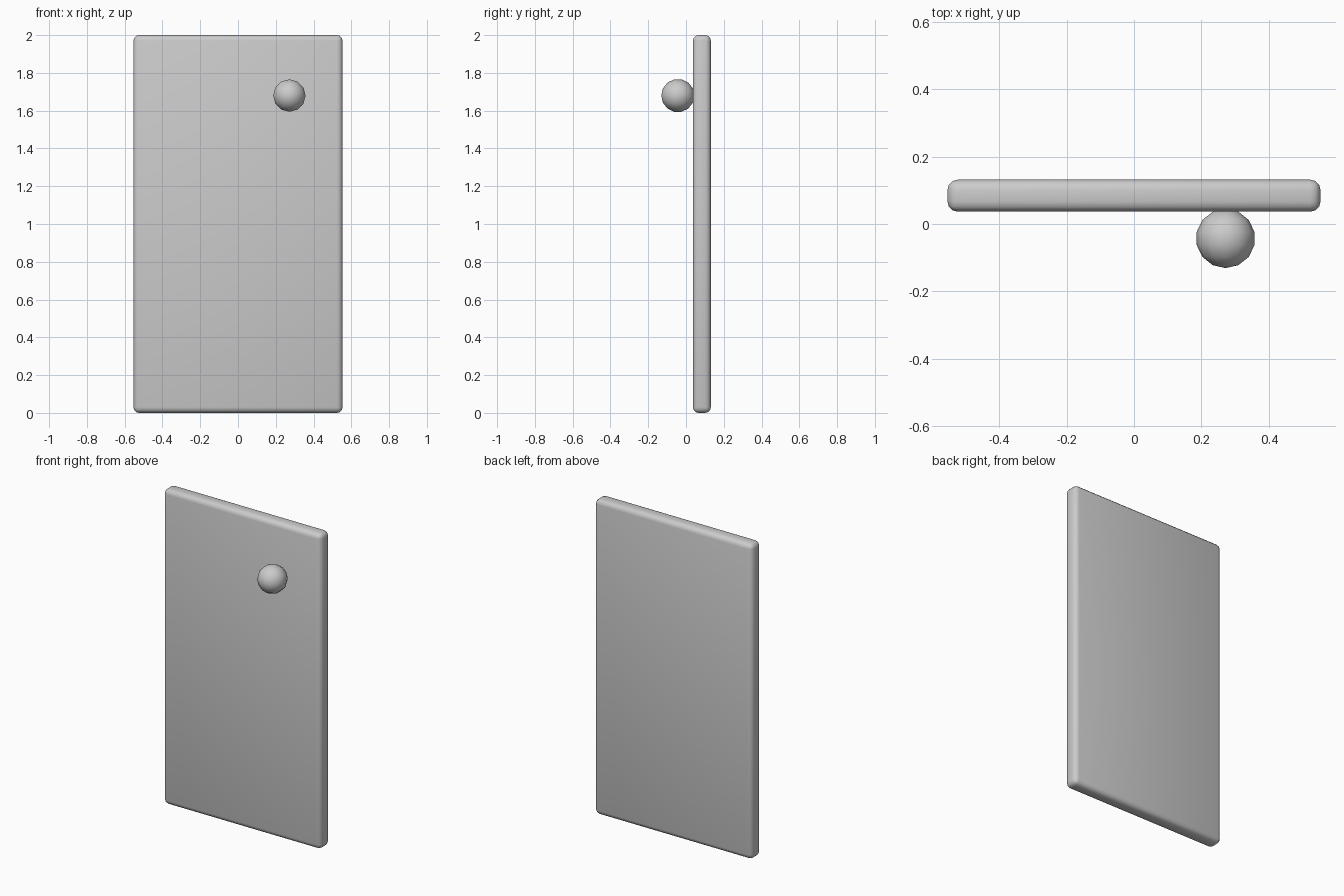
import bpy
import math

if "Cube" in bpy.data.objects:
    bpy.data.objects.remove(bpy.data.objects["Cube"])


def smooth(obj, angle):
    bpy.ops.object.select_all(action='DESELECT')
    obj.select_set(True)
    bpy.context.view_layer.objects.active = obj
    bpy.ops.object.shade_smooth_by_angle(angle=math.radians(angle))


# Door panel: thin slab with rounded edges
bpy.ops.mesh.primitive_cube_add(size=1, location=(0, 0.084, 1))
panel = bpy.context.object
panel.name = "door_panel"
panel.scale = (1.108, 0.095, 2.0)
bpy.ops.object.transform_apply(location=False, rotation=False, scale=True)
bevel = panel.modifiers.new("rounded_edges", 'BEVEL')
bevel.width = 0.03
bevel.segments = 3
bpy.ops.object.modifier_apply(modifier=bevel.name)
smooth(panel, 40)

# Door knob: low-poly ball whose pole faces the front, sunk slightly into the panel
bpy.ops.mesh.primitive_uv_sphere_add(
    segments=12, ring_count=7, radius=0.088,
    location=(0.272, -0.043, 1.68), rotation=(math.radians(90), 0, 0))
knob = bpy.context.object
knob.name = "door_knob"
smooth(knob, 60)
